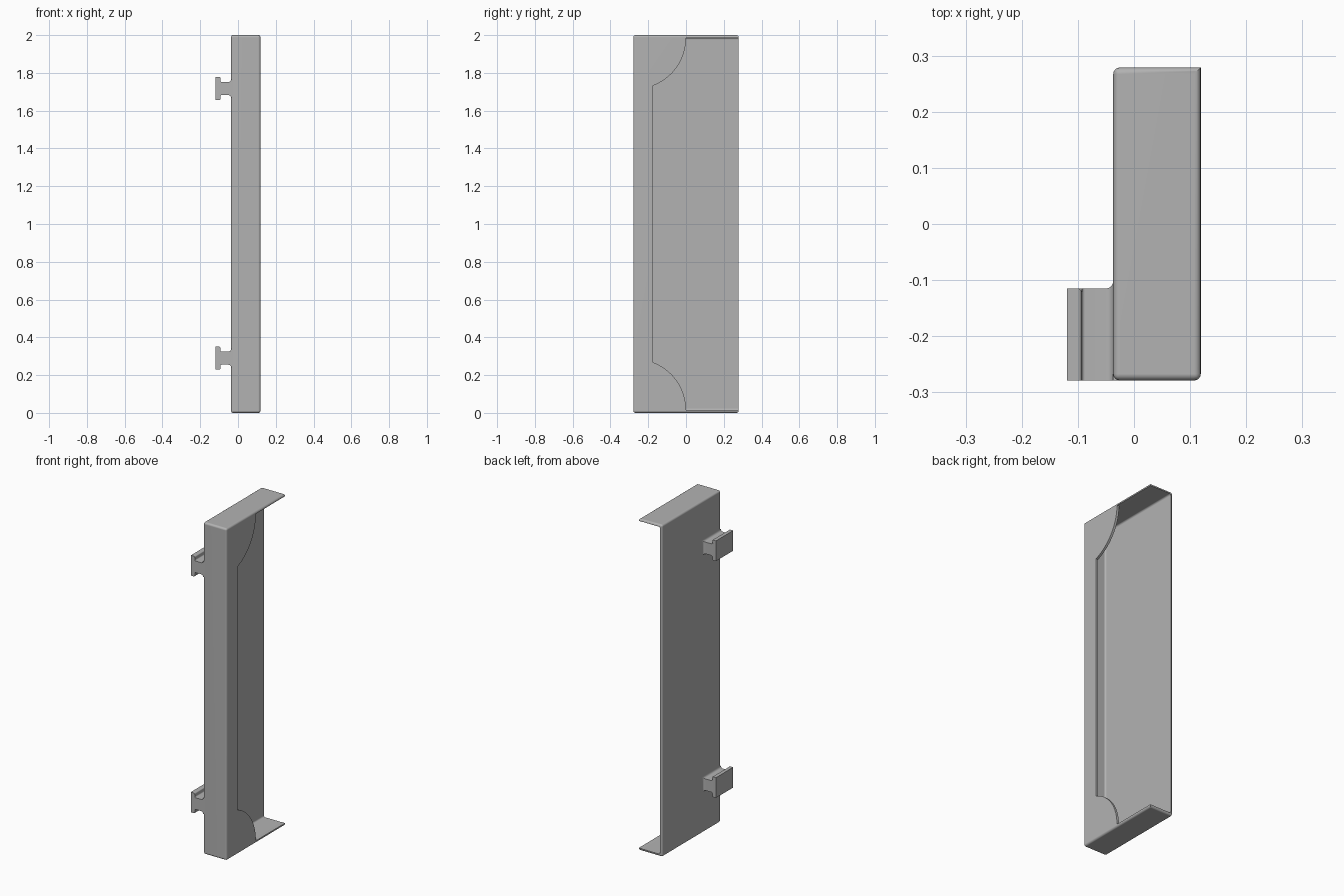
import bpy, bmesh, math
from mathutils import Vector

if "Cube" in bpy.data.objects:
    bpy.data.objects.remove(bpy.data.objects["Cube"], do_unlink=True)

# Main dimensions
X0, X1 = -0.037, 0.119      # back plate outside, lip outside
Y0, Y1 = -0.279, 0.279      # closed front, open rear
H, T = 2.0, 0.014           # height, sheet thickness

grey = bpy.data.materials.new("plain grey")
grey.use_nodes = True
grey.diffuse_color = (0.45, 0.45, 0.45, 1)
grey.node_tree.nodes["Principled BSDF"].inputs["Base Color"].default_value = (0.45, 0.45, 0.45, 1)


def to_object(name, bm):
    bmesh.ops.recalc_face_normals(bm, faces=bm.faces)
    mesh = bpy.data.meshes.new(name)
    bm.to_mesh(mesh)
    bm.free()
    mesh.materials.append(grey)
    obj = bpy.data.objects.new(name, mesh)
    bpy.context.collection.objects.link(obj)
    return obj


def box(name, lo, hi, radius, pick=lambda mid: True):
    """Box between two corners; edges whose midpoint passes pick are rounded."""
    bm = bmesh.new()
    bmesh.ops.create_cube(bm, size=1)
    lo, hi = Vector(lo), Vector(hi)
    for v in bm.verts:
        v.co = [lo[i] + (v.co[i] + 0.5) * (hi[i] - lo[i]) for i in range(3)]
    edges = [e for e in bm.edges if pick((e.verts[0].co + e.verts[1].co) / 2)]
    bmesh.ops.bevel(bm, geom=edges, offset=radius, segments=4, profile=0.5, affect='EDGES')
    return to_object(name, bm)


def cut(obj, cutter):
    mod = obj.modifiers.new("cut", 'BOOLEAN')
    mod.operation, mod.solver, mod.object = 'DIFFERENCE', 'EXACT', cutter
    select(obj)
    bpy.ops.object.modifier_apply(modifier=mod.name)
    bpy.data.objects.remove(cutter, do_unlink=True)


def select(obj):
    bpy.ops.object.select_all(action='DESELECT')
    obj.select_set(True)
    bpy.context.view_layer.objects.active = obj


def finish(obj):
    select(obj)
    bpy.ops.object.shade_smooth_by_angle(angle=math.radians(35))
    mod = obj.modifiers.new("clean shading", 'WEIGHTED_NORMAL')
    mod.keep_sharp = True


# Hollow tray, open at the rear
tray = box("tray", (X0, Y0, 0), (X1, Y1, H), 0.012,
           lambda m: not (m.x > X1 - 0.01 and m.y > Y1 - 0.01))
cut(tray, box("hollow", (X0 + T, Y0 + T, T), (X1 - T, Y1 + 0.2, H - T), 0.01))

# Side opening with rounded gussets at top and bottom
R, LIP = 0.27, -0.175
low = T + 0.001
end = math.acos((LIP + R) / R)
arc = [(-R + R * math.cos(end * i / 16), low + R * math.sin(end * i / 16)) for i in range(17)]
outline = arc + [(y, H - z) for y, z in reversed(arc)] + [(0.5, H - low), (0.5, low)]
bm = bmesh.new()
face = bm.faces.new([bm.verts.new((0.05, y, z)) for y, z in outline])
side = bmesh.ops.extrude_face_region(bm, geom=[face])["geom"]
bmesh.ops.translate(bm, vec=(0.2, 0, 0), verts=[g for g in side if isinstance(g, bmesh.types.BMVert)])
cut(tray, to_object("opening", bm))
finish(tray)

# T-shaped hooks on the back plate
HEAD, NECK, REAR = -0.119, -0.093, -0.115


def stem(name, zc):
    """Stem flaring with a fillet into the plate and into the hook head."""
    def flare(start, radius, sign):
        steps = [math.pi / 2 * i / 5 for i in range(6)]
        return [(start + sign * radius * (1 - math.sin(a)), radius * (1 - math.cos(a))) for a in steps]
    stations = [(NECK - 0.008, 0.006)] + flare(NECK, 0.006, 1)[::-1]
    stations += flare(X0, 0.013, -1) + [(X0 + 0.011, 0.013)]
    stations.sort(key=lambda s: s[0])
    bm = bmesh.new()
    rings = []
    for x, o in stations:
        h = 0.035 + o
        back = REAR + (o if x > NECK + 0.02 else 0)
        rings.append([bm.verts.new((x, y, zc + z)) for y, z in
                      ((Y0, -h), (back, -h), (back, h), (Y0, h))])
    for a, b in zip(rings, rings[1:]):
        for i in range(4):
            j = (i + 1) % 4
            bm.faces.new((a[i], a[j], b[j], b[i]))
    bm.faces.new(rings[0])
    bm.faces.new(rings[-1])
    return to_object(name, bm)


for label, zc in (("lower", 0.29), ("upper", 1.717)):
    finish(stem(label + "_hook_stem", zc))
    finish(box(label + "_hook_head", (HEAD, Y0, zc - 0.061), (NECK, REAR, zc + 0.061), 0.007,
               lambda m: m.x > NECK - 0.005 and m.y > Y0 + 0.01))
